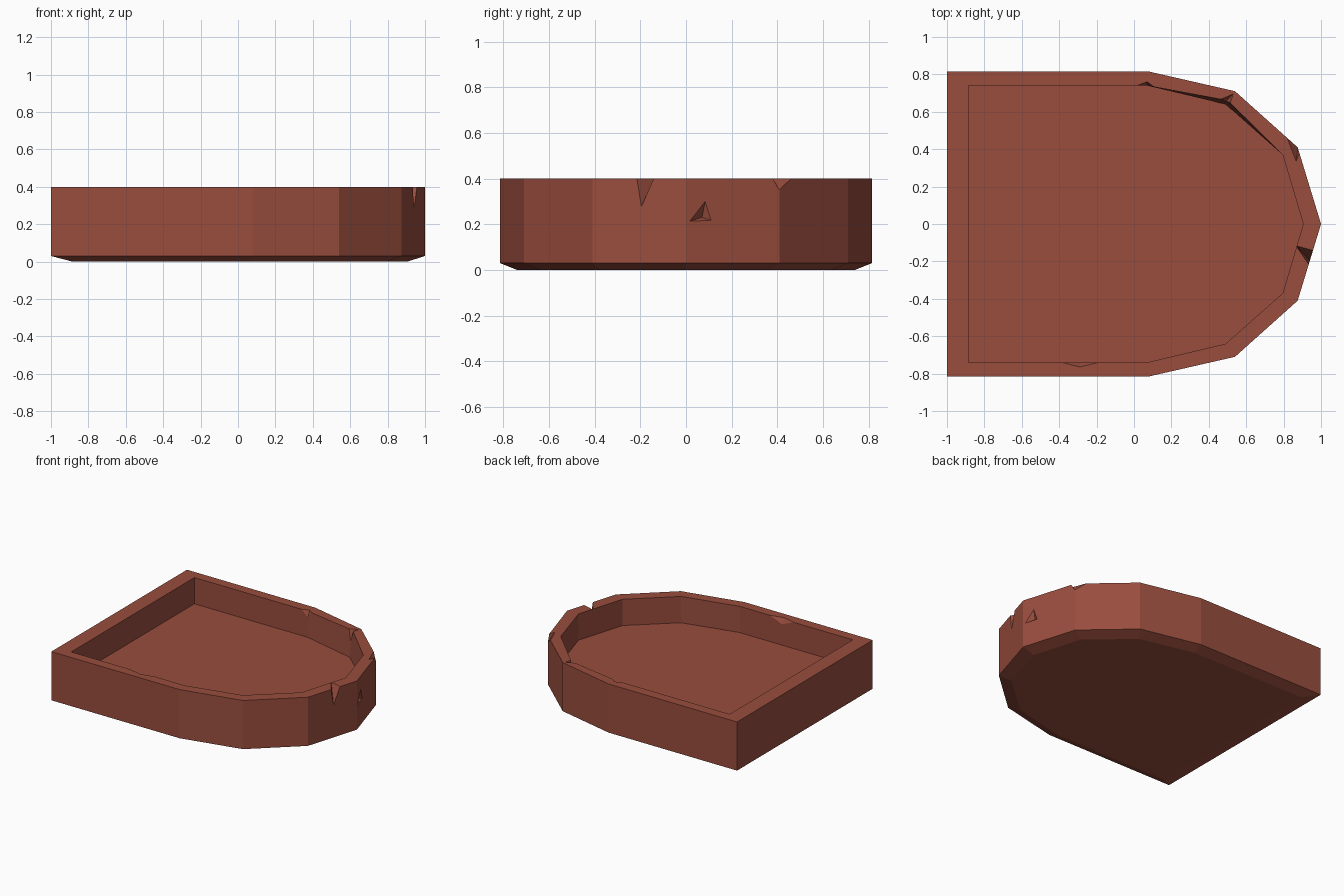
import bpy, bmesh

if "Cube" in bpy.data.objects:
    bpy.data.objects.remove(bpy.data.objects["Cube"])

clay = bpy.data.materials.new("terracotta")
clay.diffuse_color = (0.32, 0.075, 0.048, 1)
clay.use_nodes = True
clay.node_tree.nodes["Principled BSDF"].inputs["Base Color"].default_value = clay.diffuse_color


def outline(half):
    """Mirror a half outline (y >= 0, ending on the x axis) into a closed loop."""
    return [(x, -y) for x, y in half] + [(x, y) for x, y in half[-2::-1]]


def make_object(name, bm):
    bmesh.ops.recalc_face_normals(bm, faces=bm.faces)
    mesh = bpy.data.meshes.new(name)
    bm.to_mesh(mesh)
    bm.free()
    mesh.materials.append(clay)
    ob = bpy.data.objects.new(name, mesh)
    bpy.context.collection.objects.link(ob)
    return ob


outer = outline([(-1, .815), (.08, .815), (.54, .71), (.875, .41), (1, 0)])
inner = outline([(-.885, .74), (.07, .74), (.49, .64), (.795, .37), (.905, 0)])

# inner rim leans outwards slightly at one worn back corner
rim = list(inner)
rim[6] = (.502, .66)

# D-shaped tray: bottom, chamfer, outer wall, rim, inner wall, floor
bm = bmesh.new()
rings = [[bm.verts.new((x, y, z)) for x, y in loop] for loop, z in
         [(inner, 0), (outer, .03), (outer, .4), (rim, .4), (inner, .2)]]
n = len(outer)
for a, b in zip(rings, rings[1:]):
    for i in range(n):
        j = (i + 1) % n
        bm.faces.new((a[i], a[j], b[j], b[i]))
bm.faces.new(rings[0][::-1])
bm.faces.new(rings[-1])
tray = make_object("tray", bm)

# chips knocked out of the rim and wall, each cut with a small wedge
chips = {
    "front_rim_chip": [(-.43, -.735, .41), (-.14, -.735, .41), (-.29, -.77, .41), (-.29, -.735, .35)],
    "back_rim_chip": [(-.01, .735, .41), (.13, .72, .41), (.07, .765, .41), (.07, .73, .33)],
    "back_corner_chip": [(.42, .65, .41), (.535, .70, .41), (.51, .62, .41), (.48, .645, .3)],
    "outer_corner_chip": [(.80, .49, .41), (.865, .32, .41), (.91, .44, .41), (.878, .425, .34)],
    "rim_notch": [(.86, -.11, .41), (.97, -.14, .41), (.95, -.24, .41), (.945, -.2, .27)],
    "wall_dent": [(1.005, .005, .21), (.975, .13, .21), (.985, .09, .33), (.95, .07, .23)],
}
for name, pts in chips.items():
    cb = bmesh.new()
    vs = [cb.verts.new(p) for p in pts]
    bmesh.ops.convex_hull(cb, input=vs)
    cutter = make_object(name, cb)
    cutter.hide_render = True
    mod = tray.modifiers.new(name, 'BOOLEAN')
    mod.operation = 'DIFFERENCE'
    mod.object = cutter
    bpy.context.view_layer.objects.active = tray
    bpy.ops.object.modifier_apply(modifier=name)
    bpy.data.objects.remove(cutter)
